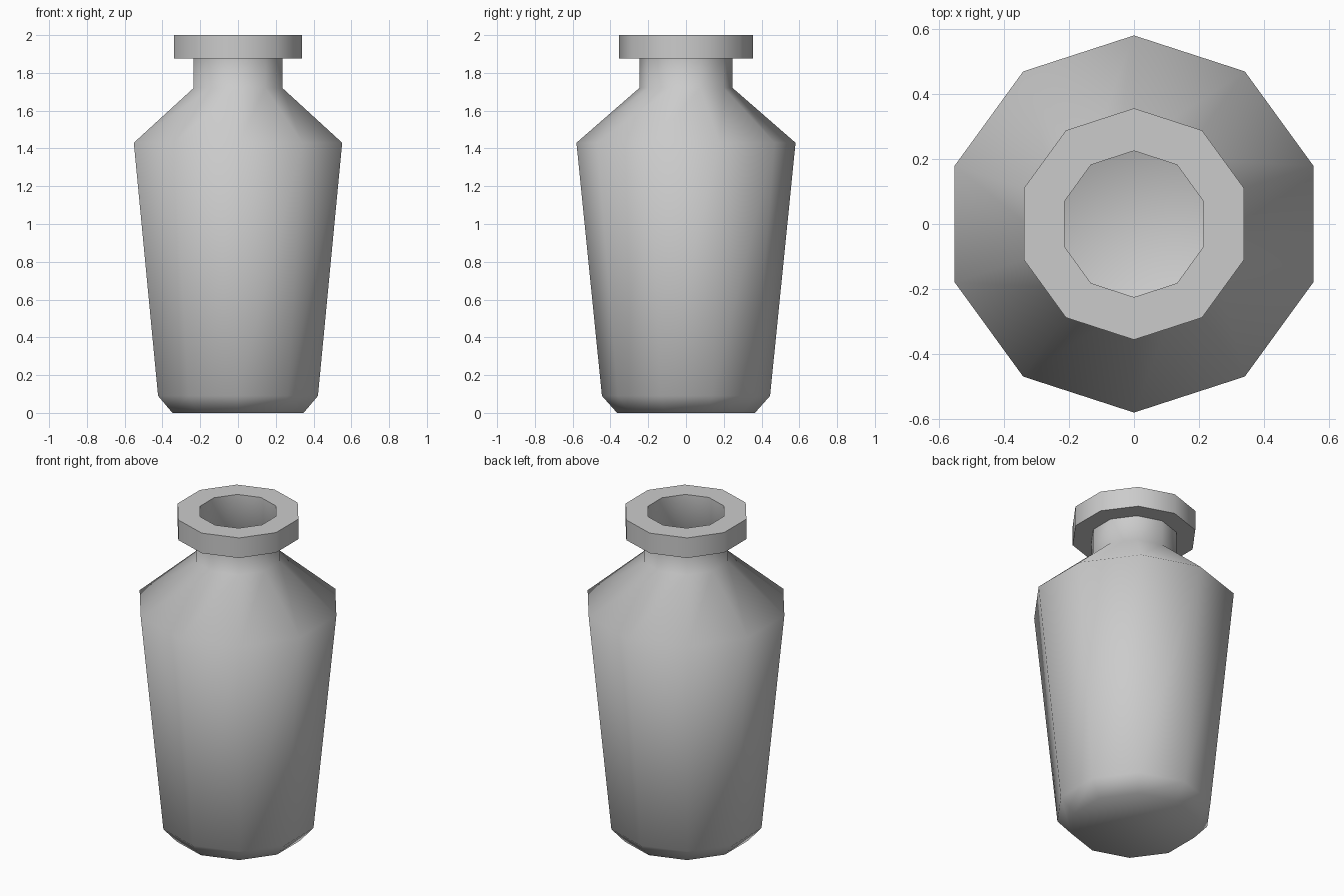
import bpy
import bmesh
import math

SIDES = 10

# Remove the default cube
cube = bpy.data.objects.get("Cube")
if cube:
    bpy.data.objects.remove(cube, do_unlink=True)

# Single grey material
grey = bpy.data.materials.new("plain_grey")
grey.use_nodes = True
colour = (0.6, 0.6, 0.6, 1.0)
grey.diffuse_color = colour
grey.node_tree.nodes["Principled BSDF"].inputs["Base Color"].default_value = colour


def lathe(name, profile):
    """Turn a (radius, height) profile into a faceted body capped at both ends."""
    bm = bmesh.new()
    rings = []
    for radius, z in profile:
        ring = []
        for i in range(SIDES):
            a = math.pi / 2 + math.tau * i / SIDES
            ring.append(bm.verts.new((radius * math.cos(a), radius * math.sin(a), z)))
        rings.append(ring)
    for low, high in zip(rings, rings[1:]):
        for i in range(SIDES):
            j = (i + 1) % SIDES
            bm.faces.new((low[i], low[j], high[j], high[i]))
    bm.faces.new(reversed(rings[0]))
    bm.faces.new(rings[-1])
    bmesh.ops.recalc_face_normals(bm, faces=bm.faces)
    mesh = bpy.data.meshes.new(name)
    bm.to_mesh(mesh)
    bm.free()
    mesh.materials.append(grey)
    obj = bpy.data.objects.new(name, mesh)
    bpy.context.collection.objects.link(obj)
    bpy.ops.object.select_all(action='DESELECT')
    obj.select_set(True)
    bpy.context.view_layer.objects.active = obj
    bpy.ops.object.shade_smooth_by_angle(angle=math.radians(60))
    return obj


# Outside of the bottle from base to neck
outer = [(0.365, 0), (0.445, 0.09), (0.58, 1.43), (0.247, 1.72), (0.247, 1.875)]
# Thick collar around the mouth
lip = [(0.356, 1.875), (0.356, 2.0), (0.225, 2.0)]
# Hollow inside, from neck down to the floor
inner = [(0.225, 1.71), (0.555, 1.42), (0.422, 0.1), (0.355, 0.025)]

lathe("bottle", outer + lip + inner)
